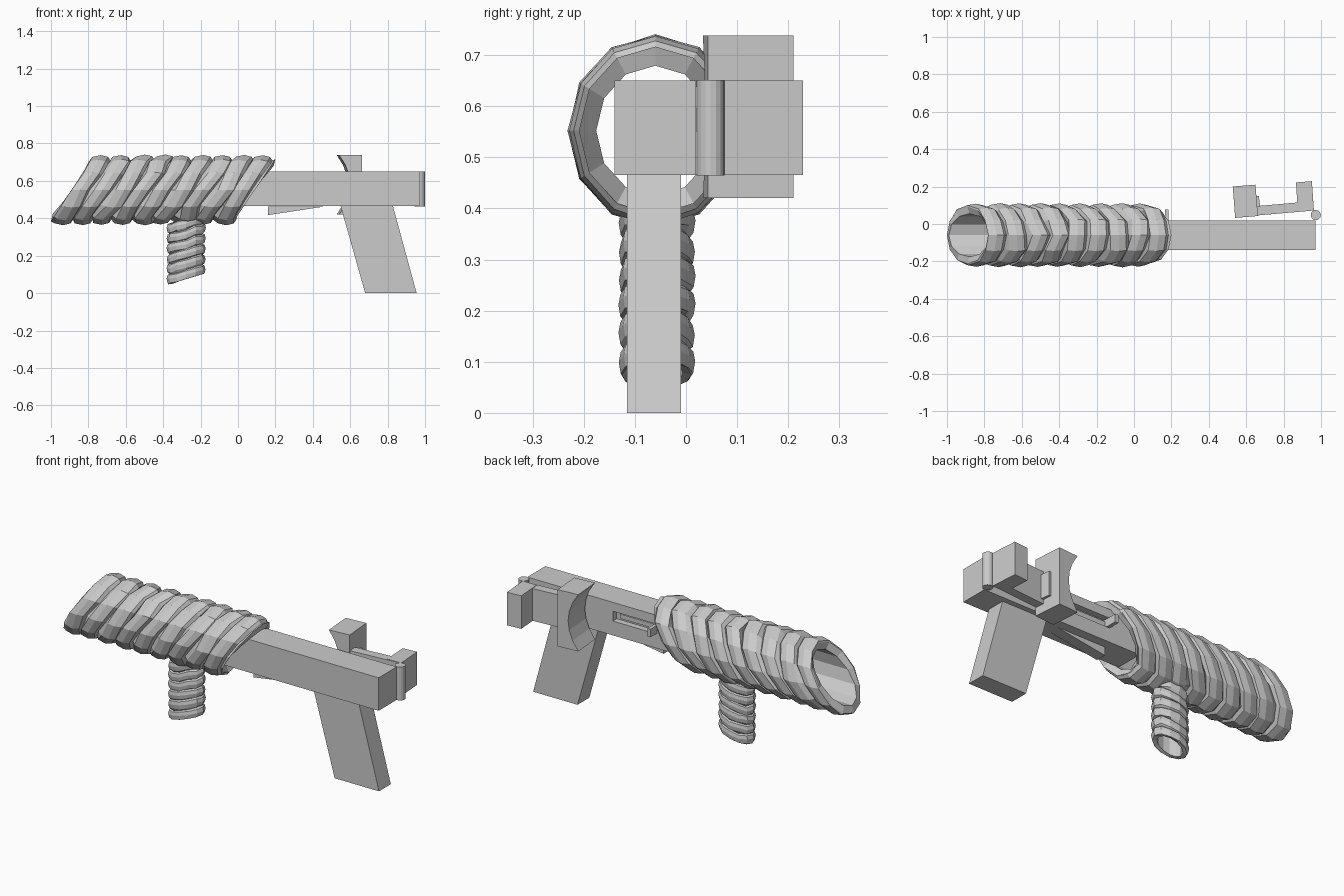
import bpy, math, random
from mathutils import Matrix, Vector

if "Cube" in bpy.data.objects:
    bpy.data.objects.remove(bpy.data.objects["Cube"])

random.seed(4)


def make_object(name, verts, faces):
    mesh = bpy.data.meshes.new(name)
    mesh.from_pydata(verts, [], faces)
    mesh.update()
    obj = bpy.data.objects.new(name, mesh)
    bpy.context.collection.objects.link(obj)
    return obj


def prism(name, outline, lo, hi, axis):
    """Extrude a 2D outline: axis 'y' takes (x, z) points, axis 'z' takes (x, y)."""
    place = (lambda p, h: (p[0], h, p[1])) if axis == 'y' else (lambda p, h: (p[0], p[1], h))
    n = len(outline)
    verts = [place(p, h) for h in (lo, hi) for p in outline]
    faces = [tuple(range(n))[::-1], tuple(range(n, 2 * n))]
    faces += [(i, (i + 1) % n, (i + 1) % n + n, i + n) for i in range(n)]
    area = sum(outline[i][0] * outline[(i + 1) % n][1] - outline[(i + 1) % n][0] * outline[i][1]
               for i in range(n))
    if (area < 0) == (axis == 'z'):
        faces = [f[::-1] for f in faces]
    return make_object(name, verts, faces)


def box(name, x0, x1, y0, y1, z0, z1):
    return prism(name, [(x0, y0), (x1, y0), (x1, y1), (x0, y1)], z0, z1, 'z')


def wrapped_tube(name, matrix, length, ra, rb, wall, ribs, lean, jitter):
    """Hollow 12-sided tube of slanted cloth wraps; local z is the axis, rings lean along local x."""
    sides = 12
    pitch = length / ribs
    rings = [(0, 0.90, 0)]
    for i in range(ribs):
        for f, r in ((0.08, 0.95), (0.5, 1.0), (0.85, 0.95), (0.97, 0.85)):
            rings.append(((i + f) * pitch, r, jitter))
    rings.append((length, 0.88, 0))
    inner = 1 - wall
    rings += [(length * f, inner, 0) for f in (0.99, 0.66, 0.33, 0.01)]
    verts = []
    wobble = [[random.uniform(-1, 1) for _ in range(sides)] for _ in range(ribs + 1)]
    for t, r, j in rings:
        rib = min(int(t / pitch), ribs)
        for k in range(sides):
            a = 2 * math.pi * k / sides
            w = wobble[rib][k] if j else 0
            rr = r * (1 + 0.012 * w) if j else r
            x, y = ra * rr * math.cos(a), rb * rr * math.sin(a)
            verts.append(matrix @ Vector((x, y, t + lean * math.cos(a) + j * w)))
    m = len(rings)
    faces = []
    for i in range(m):
        for k in range(sides):
            k2, i2 = (k + 1) % sides, (i + 1) % m
            faces.append((i * sides + k, i * sides + k2, i2 * sides + k2, i2 * sides + k))
    return make_object(name, verts, faces)


# Wrapped barrel sleeve, running along x and leaning forward at the top
sleeve_frame = Matrix(((0, 0, 1, -0.89), (0, 1, 0, -0.06), (1, 0, 0, 0.552), (0, 0, 0, 1)))
sleeve = wrapped_tube("barrel_sleeve", sleeve_frame, 0.98, 0.187, 0.17, 0.32, 9, 0.11, 0.014)
sleeve.data.flip_normals()

# Wrapped foregrip hanging below the sleeve
grip_frame = Matrix.Translation((-0.277, -0.057, 0.075))
wrapped_tube("foregrip", grip_frame, 0.325, 0.104, 0.075, 0.32, 6, 0.028, 0.005)

# Receiver with a recessed slot on its back side
receiver = box("receiver", -0.02, 0.97, -0.14, 0.02, 0.465, 0.65)
cutter = box("slot_cutter", 0.17, 0.44, -0.015, 0.05, 0.545, 0.6)
cutter.hide_render = True
cutter.hide_set(True)
cut = receiver.modifiers.new("slot", 'BOOLEAN')
cut.operation = 'DIFFERENCE'
cut.object = cutter
cut.solver = 'EXACT'

# Sliding handle in the slot
box("slot_handle", 0.165, 0.185, -0.015, 0.078, 0.55, 0.595)
box("slot_slide", 0.185, 0.41, -0.015, 0.0, 0.56, 0.585)

# Slanted rear grip and thin wedge lever under the receiver
prism("rear_grip", [(0.68, 0), (0.955, 0), (0.828, 0.467), (0.548, 0.467)], -0.115, -0.01, 'y')
prism("lever_wedge", [(0.16, 0.417), (0.47, 0.464), (0.16, 0.464)], -0.09, -0.03, 'y')

# Side hatch: hinge pin, end block and connecting bar
bpy.ops.mesh.primitive_cylinder_add(vertices=16, radius=0.027, depth=0.187,
                                    location=(0.972, 0.048, 0.5575))
bpy.context.object.name = "hinge_pin"
prism("hatch_end_block", [(0.876, 0.07), (0.962, 0.072), (0.951, 0.229), (0.866, 0.222)],
      0.465, 0.65, 'z')
prism("hatch_bar", [(0.65, 0.045), (0.96, 0.072), (0.957, 0.122), (0.647, 0.095)],
      0.467, 0.648, 'z')

# Front block with a concave face, turned slightly with the hatch
arc = [(0.06 * (1 - u * u), 0.579 + 0.159 * u) for u in (1, 0.67, 0.33, 0, -0.33, -0.67, -1)]
block = prism("hatch_front_block", arc + [(0.122, 0.42), (0.122, 0.738)], 0, 0.168, 'y')
block.matrix_world = Matrix.Translation((0.541, 0.033, 0)) @ Matrix.Rotation(math.radians(4.5), 4, 'Z')
prism("hatch_plate", [(0.65, 0.09), (0.675, 0.092), (0.667, 0.15), (0.65, 0.148)], 0.49, 0.625, 'z')
